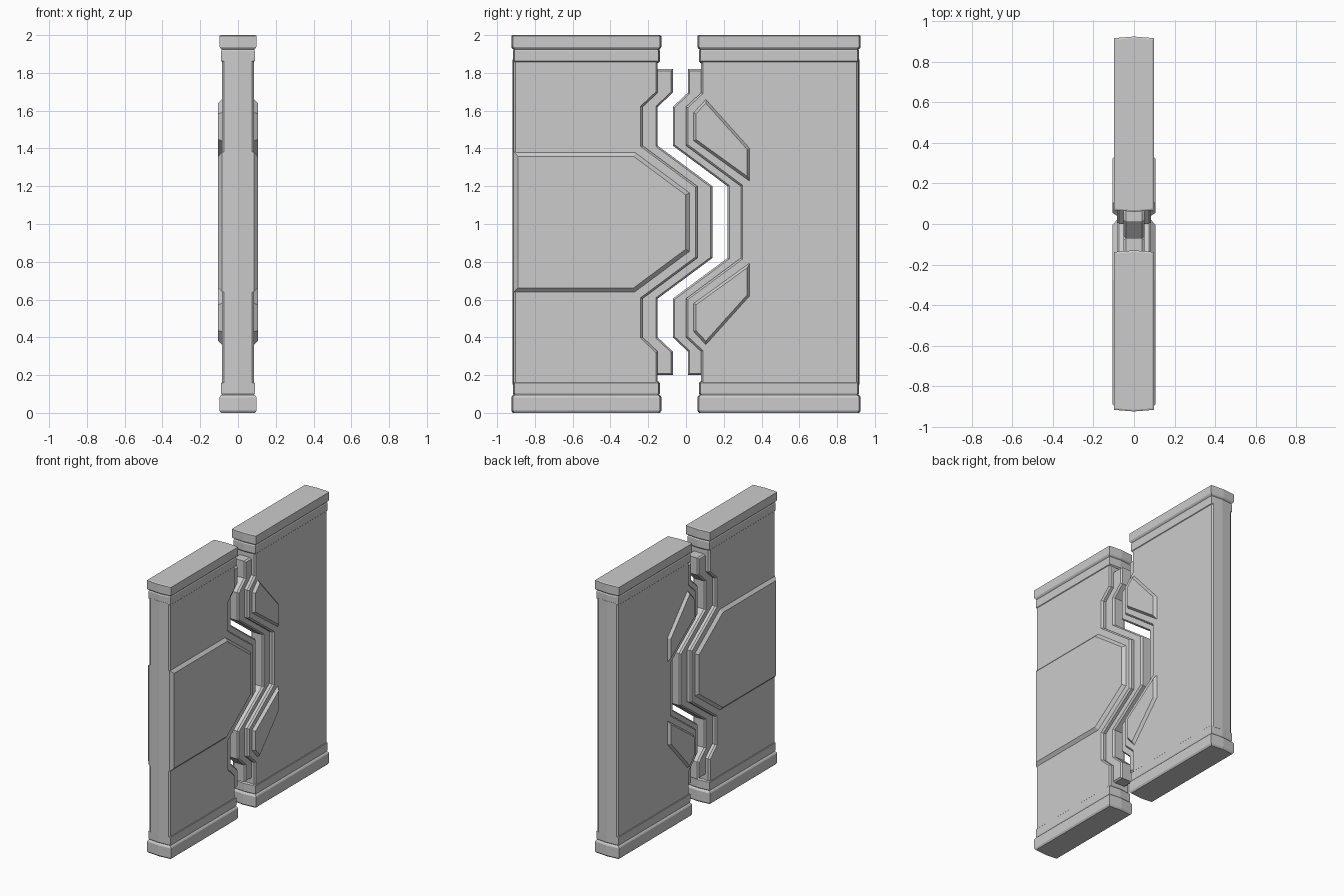
import bpy
import bmesh
from mathutils import Vector

if "Cube" in bpy.data.objects:
    bpy.data.objects.remove(bpy.data.objects["Cube"])

MID = 1.01          # mirror height of the panel detailing


def mirrored(half):
    """Complete an upper half profile with its reflection about MID."""
    return half + [(y, 2 * MID - z) for y, z in reversed(half)]


def inset(pts, d):
    """Mitred inset of a closed clockwise or counter-clockwise polygon."""
    n = len(pts)
    p = [Vector(q) for q in pts]
    area = sum(p[i].x * p[(i + 1) % n].y - p[(i + 1) % n].x * p[i].y for i in range(n))
    s = 1 if area > 0 else -1
    out = []
    for i in range(n):
        a = (p[i] - p[i - 1]).normalized()
        b = (p[(i + 1) % n] - p[i]).normalized()
        na, nb = Vector((-a.y, a.x)) * s, Vector((-b.y, b.x)) * s
        out.append(tuple(p[i] + (na + nb) * (d / (1 + na.dot(nb)))))
    return out


def loft(name, loops):
    """Skin a list of equal-length 3D loops and cap both ends."""
    bm = bmesh.new()
    rings = [[bm.verts.new(c) for c in loop] for loop in loops]
    for r, s in zip(rings, rings[1:]):
        for i in range(len(r)):
            j = (i + 1) % len(r)
            bm.faces.new((r[i], r[j], s[j], s[i]))
    bm.faces.new(rings[0])
    bm.faces.new(rings[-1])
    bmesh.ops.recalc_face_normals(bm, faces=bm.faces)
    mesh = bpy.data.meshes.new(name)
    bm.to_mesh(mesh)
    bm.free()
    obj = bpy.data.objects.new(name, mesh)
    bpy.context.collection.objects.link(obj)
    return obj


def slab(name, pts, half, bev, depth, crown=None):
    """Side-profile slab, chamfered by bev over depth; crown is the middle loop."""
    small = inset(pts, bev)
    layers = [(-half, small), (depth - half, pts), (0, crown or pts),
              (half - depth, pts), (half, small)]
    return loft(name, [[(x, y, z) for y, z in loop] for x, loop in layers])


def rail(name, y0, y1, top):
    """Stepped rail along the end of a panel, with slightly pointed ends."""
    steps = [(0.0, 0.090, 0.008), (0.012, 0.098, 0.0), (0.082, 0.098, 0.0),
             (0.090, 0.093, 0.004), (0.096, 0.086, 0.012), (0.104, 0.089, 0.008),
             (0.158, 0.089, 0.008), (0.167, 0.080, 0.016)]
    loops = []
    for z, w, d in steps:
        if top:
            z = min(2.0, 2 * MID - z - (0.012 if z == 0.012 else 0))
        a, b = y0 + d, y1 - d
        loops.append([(w, a + .008, z), (w, b - .008, z), (0, b, z),
                      (-w, b - .008, z), (-w, a + .008, z), (0, a, z)])
    return loft(name, loops)


# shared zigzag meeting edge (upper half), for the left panel's face
ZIG = mirrored([(-0.15, 1.87), (-0.15, 1.695), (-0.23, 1.62), (-0.23, 1.415), (0.06, 1.20)])


def tongue(name, front, back):
    """Thinner stepped lip following the zigzag edge."""
    zig = [(y, min(1.82, max(0.20, z))) for y, z in ZIG]
    pts = [(y + front, z) for y, z in zig] + [(y + back, z) for y, z in reversed(zig)]
    return slab(name, pts, 0.052, 0.009, 0.012)


# panels with outward-crowned outer edges, lips and rails
for side, outer, shift, lip, inner in (("left", -0.912, 0.0, 0.08, -0.13),
                                       ("right", 0.912, 0.23, -0.07, 0.06)):
    sgn = -1 if outer < 0 else 1
    edge = [(y + shift, z) for y, z in ZIG]
    ends = [(outer, 2 * MID - 1.87), (outer, 1.87)]
    crown = [(outer + sgn * 0.006, z) for _, z in ends]
    slab(side + "_panel", edge + ends, 0.085, 0.010, 0.012, edge + crown)
    tongue(side + "_lip", shift + lip, shift - (0.04 if lip > 0 else -0.04))
    lo, hi = sorted((outer + sgn * 0.013, inner))
    rail(side + "_bottom_rail", lo, hi, False)
    rail(side + "_top_rail", lo, hi, True)

# raised arrow-shaped plate on both faces of the left panel
plate = mirrored([(-0.912, 1.38), (-0.27, 1.38), (0.02, 1.165)])
slab("raised_plate", plate, 0.105, 0.022, 0.021)

# raised five-sided pads on both faces of the right panel
pad = [(0.04, 1.44), (0.338, 1.225), (0.338, 1.40), (0.105, 1.66), (0.04, 1.59)]
slab("upper_pad", pad, 0.105, 0.014, 0.021)
slab("lower_pad", [(y, 2 * MID - z) for y, z in pad], 0.105, 0.014, 0.021)
